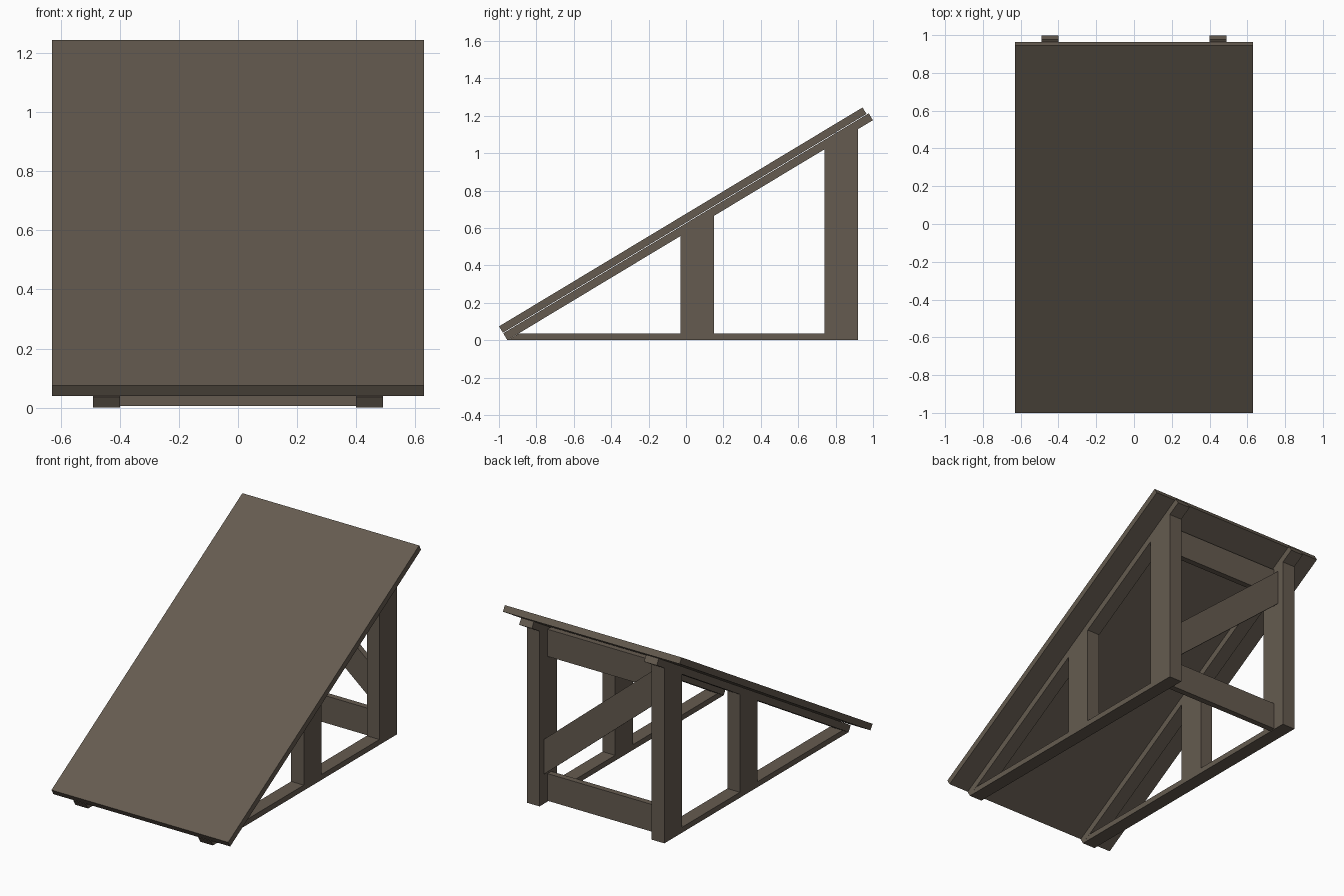
import bpy, bmesh

if "Cube" in bpy.data.objects:
    bpy.data.objects.remove(bpy.data.objects["Cube"])

wood = bpy.data.materials.new("weathered_wood")
wood.diffuse_color = (0.13, 0.105, 0.08, 1)
wood.use_nodes = True
wood.node_tree.nodes["Principled BSDF"].inputs["Base Color"].default_value = wood.diffuse_color


def extrude_profile(name, pts, lo, hi, axis):
    """Prism: (y,z) profile extruded along x, or (x,z) profile along y."""
    bm = bmesh.new()

    def place(p, d):
        return (d, p[0], p[1]) if axis == 'X' else (p[0], d, p[1])
    a = [bm.verts.new(place(p, lo)) for p in pts]
    b = [bm.verts.new(place(p, hi)) for p in pts]
    bm.faces.new(a)
    bm.faces.new(b[::-1])
    n = len(pts)
    for i in range(n):
        bm.faces.new((a[i], b[i], b[(i + 1) % n], a[(i + 1) % n]))
    bmesh.ops.recalc_face_normals(bm, faces=bm.faces)
    me = bpy.data.meshes.new(name)
    bm.to_mesh(me)
    bm.free()
    me.materials.append(wood)
    ob = bpy.data.objects.new(name, me)
    bpy.context.collection.objects.link(ob)
    return ob


# Sloped direction along the ramp and its normal, in (y, z)
D, N = (0.857, 0.516), (-0.516, 0.857)


def slope_pt(origin, along, up):
    return (origin[0] + D[0] * along + N[0] * up,
            origin[1] + D[1] * along + N[1] * up)


def slab(origin, start, end, thick):
    return [slope_pt(origin, start, 0), slope_pt(origin, end, 0),
            slope_pt(origin, end, thick), slope_pt(origin, start, thick)]


def rafter_z(y):
    return (y + 0.955) * D[1] / D[0]


# Deck: long panel plus the narrow strip at the top
deck = (-0.979, 0.040)
extrude_profile("deck_panel", slab(deck, 0, 2.138, 0.04), -0.63, 0.63, 'X')
extrude_profile("deck_top_strip", slab(deck, 2.138, 2.268, 0.04), -0.63, 0.63, 'X')

# Two identical side frames
for side, x0 in (("left", -0.49), ("right", 0.40)):
    x1 = x0 + 0.09
    extrude_profile(side + "_rafter", slab((-0.955, 0.0), 0, 2.28, 0.043), x0, x1, 'X')
    extrude_profile(side + "_base_beam",
                    [(-0.955, 0), (0.92, 0), (0.92, 0.035), (-0.895, 0.035)], x0, x1, 'X')
    for label, y in (("middle", -0.03), ("back", 0.74)):
        y1 = y + 0.18
        extrude_profile(f"{side}_{label}_post",
                        [(y, 0), (y1, 0), (y1, rafter_z(y1)), (y, rafter_z(y))], x0, x1, 'X')

# Back cross rails and the diagonal brace behind them
for name, z in (("lower_back_rail", 0.005), ("upper_back_rail", 0.935)):
    extrude_profile(name, [(-0.4, z), (0.4, z), (0.4, z + 0.175), (-0.4, z + 0.175)],
                    0.80, 0.838, 'Y')
extrude_profile("diagonal_brace",
                [(0.4, 0.19), (0.4, 0.415), (-0.4, 1.085), (-0.4, 0.86)], 0.838, 0.876, 'Y')
